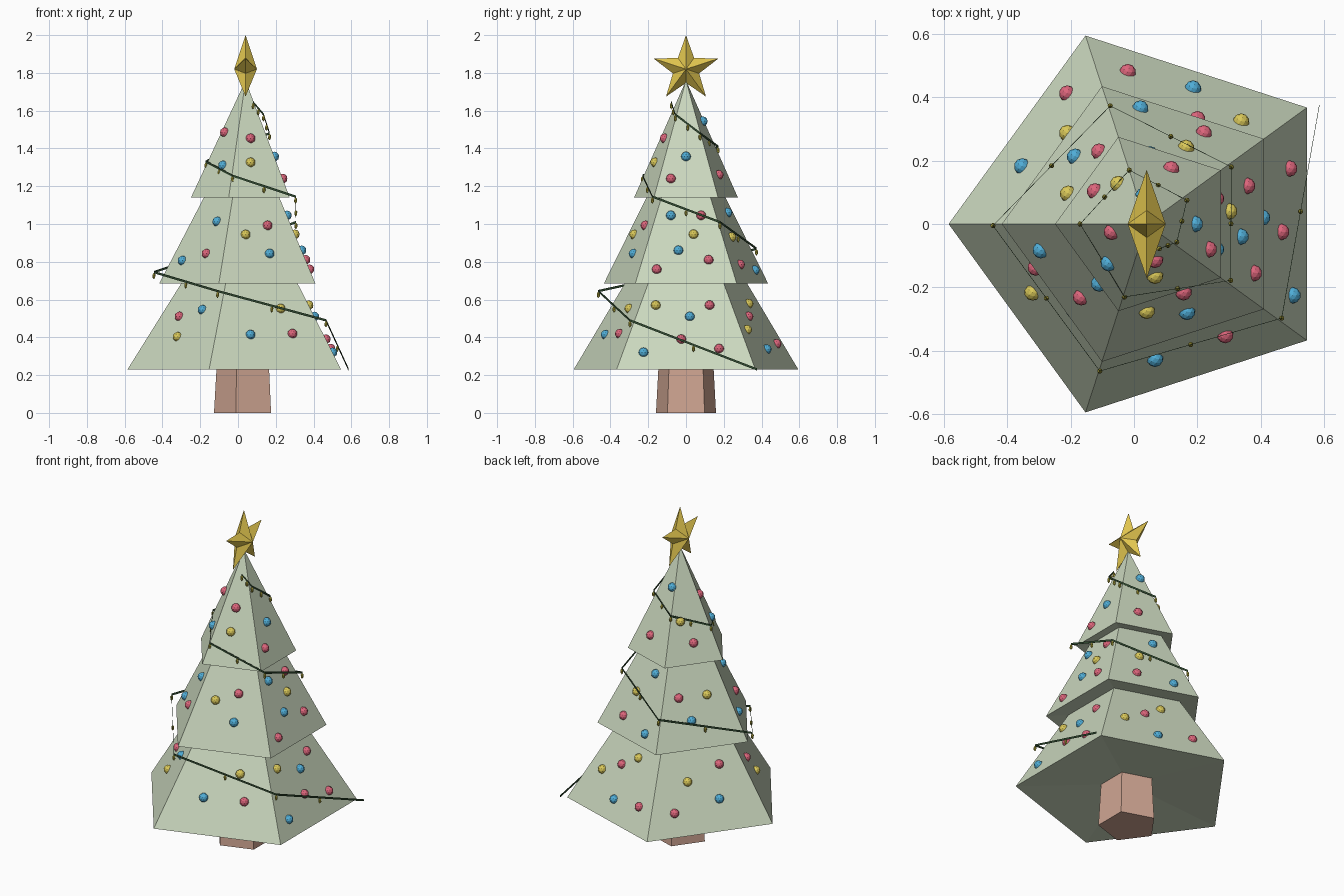
import bpy, bmesh, math
from mathutils import Vector

if "Cube" in bpy.data.objects:
    bpy.data.objects.remove(bpy.data.objects["Cube"])

CX = 0.04                      # tree axis
TIERS = [(0.23, 0.625, 1.23, 0.80),   # base z, base radius, cone apex z, top z
         (0.685, 0.457, 1.565, 1.25),
         (1.14, 0.289, 1.76, 1.755)]


def mat(name, c):
    m = bpy.data.materials.new(name)
    m.diffuse_color = (*c, 1)
    m.use_nodes = True
    m.node_tree.nodes["Principled BSDF"].inputs["Base Color"].default_value = m.diffuse_color
    return m


GREEN = mat("pine_green", (0.60, 0.69, 0.52))
BARK = mat("bark", (0.63, 0.38, 0.29))
GOLD = mat("gold", (0.78, 0.58, 0.08))
WIRE = mat("wire_dark", (0.03, 0.07, 0.03))
GLOW = mat("bulb_yellow", (0.45, 0.40, 0.05))
BALL = {"r": mat("bauble_red", (0.72, 0.13, 0.20)),
        "b": mat("bauble_blue", (0.08, 0.42, 0.68)),
        "y": mat("bauble_yellow", (0.70, 0.58, 0.10))}


def finish(name, bm, material, recalc=True):
    if recalc:
        bmesh.ops.recalc_face_normals(bm, faces=bm.faces)
    me = bpy.data.meshes.new(name)
    bm.to_mesh(me)
    bm.free()
    me.materials.append(material)
    ob = bpy.data.objects.new(name, me)
    bpy.context.collection.objects.link(ob)
    return ob


def ring(bm, r, z):
    return [bm.verts.new((CX + r * math.cos(math.radians(36 + 72 * i)),
                          r * math.sin(math.radians(36 + 72 * i)), z)) for i in range(5)]


def frustum(name, r0, z0, r1, z1, material, dent=0.0):
    """Five-sided frustum whose underside rises by dent to its centre."""
    bm = bmesh.new()
    lo, hi = ring(bm, r0, z0), ring(bm, r1, z1)
    mid = bm.verts.new((CX, 0, z0 + dent))
    for i in range(5):
        j = (i + 1) % 5
        bm.faces.new((lo[i], lo[j], hi[j], hi[i]))
        bm.faces.new((lo[j], lo[i], mid))
    bm.faces.new(hi)
    return finish(name, bm, material)


def radius(t, z):
    z0, r0, apex, _ = TIERS[t]
    return r0 * (apex - z) / (apex - z0)


# Trunk and three branch tiers
frustum("trunk", 0.167, 0, 0.15, 0.30, BARK)
for t, (z0, r0, apex, top) in enumerate(TIERS):
    frustum(f"branch_tier_{t + 1}", r0, z0, radius(t, top), top, GREEN, 0.04)

# Star facing sideways
bm = bmesh.new()
rim = []
for i in range(10):
    a, r = math.radians(90 + 36 * i), (0.18, 0.073)[i % 2]
    rim.append(bm.verts.new((CX, r * math.cos(a), 1.82 + r * math.sin(a))))
for s in (-0.06, 0.06):
    c = bm.verts.new((CX + s, 0, 1.82))
    for i in range(10):
        bm.faces.new((rim[i], rim[(i + 1) % 10], c))
finish("star", bm, GOLD)

# Baubles per face: face angle -> (colour, x, z); on the right face y replaces x
BAUBLES = {
    0: "b 0 1.357 r -.08 1.24 b -.08 1.045 r .08 1.045 y .04 .945 b -.04 .86 "
       "r .12 .81 r -.155 .76 y -.16 .57 r .125 .57 b .02 .51 r -.025 .39 "
       "b -.225 .32 r .175 .34",
    72: "b .03 1.544 r .117 1.26 b .05 1.06 y .164 .93 r .22 .785 b .02 .755 "
        "y .087 .578 r .2 .51 y .338 .44 b .186 .337 r -.02 .365",
    144: "y -.05 1.37 r -.123 1.25 r -.11 .957 y -.208 .954 b -.186 .833 "
         "r -.3 .56 y -.211 .495 b -.353 .39 r -.211 .35",
    216: "r -.07 1.485 b -.08 1.31 b -.11 1.013 r -.167 .843 b -.294 .806 "
         "r -.31 .51 b -.188 .546 y -.32 .403",
    288: "r .066 1.453 y .066 1.326 r .156 .992 y .04 .944 b .167 .843 "
         "b .066 .414 r .288 .419 y .225 .552"}
balls = {k: bmesh.new() for k in BALL}
for deg, text in BAUBLES.items():
    w = text.split()
    ca, sa = math.cos(math.radians(deg)), math.sin(math.radians(deg))
    for k, p, z in zip(w[0::3], w[1::3], w[2::3]):
        p, z = float(p), float(z)
        t = sum(z > q[0] for q in TIERS) - 1
        r = radius(t, z) * math.cos(math.radians(36))
        u = p if deg == 0 else (CX + ca * r - p) / sa
        pos = Vector((CX + ca * r - sa * u, sa * r + ca * u, z))
        res = bmesh.ops.create_icosphere(balls[k], subdivisions=2, radius=0.026)
        bmesh.ops.translate(balls[k], verts=res["verts"], vec=pos)
for k, b in balls.items():
    finish(BALL[k].name + "s", b, BALL[k])

# Garland: thin upright ribbon spiralling from corner to corner
PATH = [Vector(p) for p in (
    (.08, -.078, 1.645), (.135, -.057, 1.58), (.167, .075, 1.48), (-.015, .17, 1.41),
    (-.17, 0, 1.33), (-.03, -.23, 1.256), (.305, -.178, 1.145), (.307, .18, 1.01),
    (-.075, .373, .87), (-.445, -.005, .745), (-.108, -.464, .645),
    (.466, -.297, .49), (.585, .376, .23))]
bm = bmesh.new()
H, T = Vector((0, 0, 0.006)), 0.001
rows = []
for p in PATH:
    out = Vector((p.x - CX, p.y, 0)).normalized() * T
    rows.append([bm.verts.new(p + v) for v in (out - H, out + H, H - out, -H - out)])
for a, b in zip(rows, rows[1:]):
    for i in range(4):
        j = (i + 1) % 4
        bm.faces.new((a[i], a[j], b[j], b[i]))
bm.faces.new(rows[0])
bm.faces.new(rows[-1])
finish("garland_wire", bm, WIRE)

# Bulbs hang at every corner and halfway along each stretch
bm = bmesh.new()
spots = PATH[:-1] + [(a + b) / 2 for a, b in zip(PATH, PATH[1:])]
for p in spots:
    res = bmesh.ops.create_icosphere(bm, subdivisions=1, radius=1)
    bmesh.ops.scale(bm, verts=res["verts"], vec=(0.009, 0.009, 0.018))
    bmesh.ops.translate(bm, verts=res["verts"], vec=p - Vector((0, 0, 0.02)))
finish("garland_bulbs", bm, GLOW)
